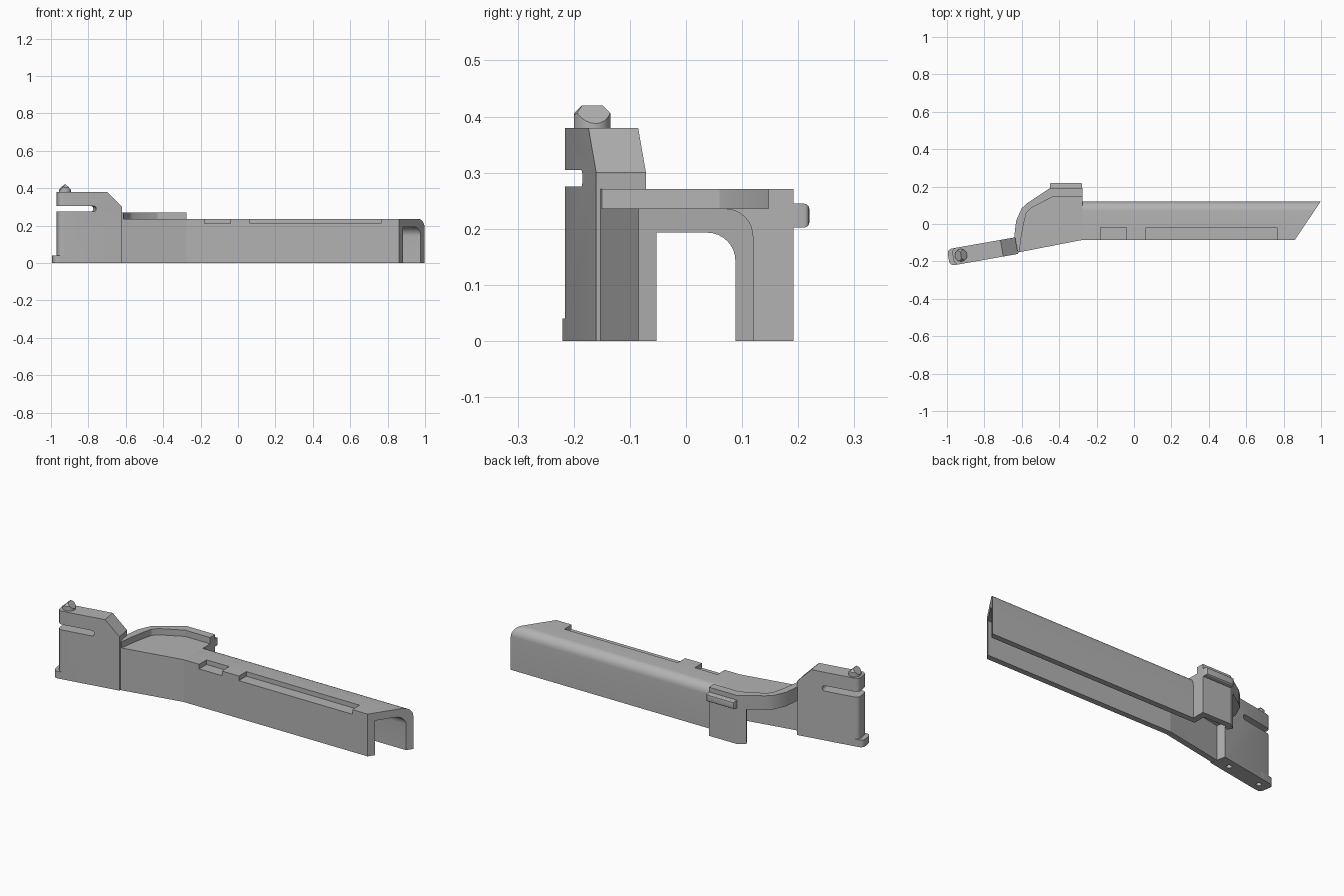
import bpy, bmesh, math
from mathutils import Matrix, Vector

if "Cube" in bpy.data.objects:
    bpy.data.objects.remove(bpy.data.objects["Cube"])

grey = bpy.data.materials.new("metal grey")
grey.diffuse_color = (0.45, 0.45, 0.45, 1)
grey.use_nodes = True
grey.node_tree.nodes["Principled BSDF"].inputs["Base Color"].default_value = grey.diffuse_color


def make(name, bm, matrix=None):
    bmesh.ops.recalc_face_normals(bm, faces=bm.faces[:])
    if matrix:
        bm.transform(matrix)
    me = bpy.data.meshes.new(name)
    bm.to_mesh(me)
    bm.free()
    me.materials.append(grey)
    ob = bpy.data.objects.new(name, me)
    bpy.context.collection.objects.link(ob)
    return ob


def loft(a, b):
    """Closed solid between two matching outlines."""
    bm = bmesh.new()
    va, vb = [bm.verts.new(p) for p in a], [bm.verts.new(p) for p in b]
    bm.faces.new(va)
    bm.faces.new(vb)
    n = len(a)
    for i in range(n):
        bm.faces.new((va[i], va[(i + 1) % n], vb[(i + 1) % n], vb[i]))
    return bm


def prism(pts, z0, z1):
    return loft([(x, y, z0) for x, y in pts], [(x, y, z1) for x, y in pts])


def box(x0, x1, y0, y1, z0, z1):
    return prism([(x0, y0), (x1, y0), (x1, y1), (x0, y1)], z0, z1)


def bevel(bm, test, width, segs=4):
    edges = [e for e in bm.edges if test(e.verts[0].co, e.verts[1].co)]
    bmesh.ops.bevel(bm, geom=edges, offset=width, segments=segs, profile=0.5, affect='EDGES')
    return bm


def arc(cx, cy, r, a0, a1, n=8):
    return [(cx + r * math.cos(math.radians(a0 + (a1 - a0) * i / n)),
             cy + r * math.sin(math.radians(a0 + (a1 - a0) * i / n))) for i in range(n + 1)]


def active(ob):
    bpy.ops.object.select_all(action='DESELECT')
    ob.select_set(True)
    bpy.context.view_layer.objects.active = ob


def cut(ob, cutter):
    m = ob.modifiers.new("cut", 'BOOLEAN')
    m.operation, m.object, m.solver = 'DIFFERENCE', cutter, 'EXACT'
    active(ob)
    bpy.ops.object.modifier_apply(modifier=m.name)
    cutter.hide_render = True
    bpy.data.objects.remove(cutter)


# Long channel with rounded rear shoulder and slanted open end
prof = [(-0.085, 0), (-0.085, 0.236)] + arc(0.07, 0.186, 0.05, 90, 0) + [(0.12, 0), (0.088, 0)]
prof += arc(0.038, 0.143, 0.05, 0, 90) + [(-0.053, 0.193), (-0.053, 0)]
channel = make("channel", loft([(-0.275, y, z) for y, z in prof],
                               [(0.86 + (y + 0.085) * 0.673, y, z) for y, z in prof]))
# Two shallow notches along the front top edge
for x0, x1 in ((-0.18, -0.04), (0.065, 0.765)):
    cut(channel, make("notch_cutter", box(x0, x1, -0.15, -0.02, 0.21, 0.3)))

# Angled front wall and top plate
make("angled_wall", prism([(-0.275, -0.085), (-0.62, -0.152), (-0.626, -0.12), (-0.275, -0.053)], 0, 0.2))
outer = [(-0.62, -0.152), (-0.64, -0.065), (-0.63, 0.018), (-0.6, 0.085), (-0.57, 0.112), (-0.45, 0.192),
         (-0.275, 0.192)]
make("top_plate", prism([(-0.275, -0.085)] + outer, 0.193, 0.236))

# Raised rim following the rear edge
inner = [(-0.275, 0.147), (-0.43, 0.147), (-0.55, 0.086), (-0.575, 0.06), (-0.59, 0), (-0.603, -0.07),
         (-0.613, -0.15)]
make("rim", prism(outer + inner, 0.23, 0.271))

# Rear leg: end wall and back wall in one bent outline
make("rear_leg", prism([(-0.275, 0.088), (-0.275, 0.192), (-0.45, 0.192), (-0.49, 0.165), (-0.472, 0.138),
                        (-0.44, 0.159), (-0.31, 0.159), (-0.31, 0.088)], 0, 0.2))

# Rear lug with softened edges
make("rear_lug", bevel(box(-0.45, -0.277, 0.185, 0.22, 0.202, 0.245),
                       lambda a, b: a.y > 0.21 and b.y > 0.21, 0.01, 3))

# Latch arm, turned about its hinge
turn = Matrix.Translation(Vector((-0.62, -0.16, 0))) @ Matrix.Rotation(math.radians(10), 4, 'Z')
side = [(0, 0), (0, 0.3), (-0.08, 0.38), (-0.345, 0.38), (-0.345, 0.305)]
side += arc(-0.155, 0.29, 0.015, 90, -90) + [(-0.345, 0.275), (-0.345, 0)]
bm = loft([(x, 0, z) for x, z in side], [(x, 0.09, z) for x, z in side])
latch = make("latch_arm", bevel(bm, lambda a, b: max(a.x, b.x) < -0.34 and abs(a.y - b.y) < 1e-5, 0.025), turn)

# Foot at the free end of the latch
foot = make("latch_foot", bevel(box(-0.37, -0.27, 0.0, 0.09, 0, 0.04),
            lambda a, b: max(a.x, b.x) < -0.36 and abs(a.z - b.z) > 0.01, 0.025), turn)

# Screw holes in the underside
for ob in (latch, foot):
    for s in (-0.31, -0.085):
        bm = bmesh.new()
        bmesh.ops.create_cone(bm, cap_ends=True, segments=20, radius1=0.014, radius2=0.014, depth=0.2,
                              matrix=Matrix.Translation((s, 0.045, 0)))
        cut(ob, make("hole_cutter", bm, turn))

# Pin on top of the latch, ending in a wedge
bm = bmesh.new()
bmesh.ops.create_cone(bm, cap_ends=True, segments=24, radius1=0.033, radius2=0.033, depth=0.06,
                      matrix=Matrix.Translation((0, 0, 0.39)))
for no, d in (((0.7, 0, 0.7), 0.004), ((-0.7, 0, 0.7), 0.004), ((0, 0.75, 0.66), 0.017), ((0, -0.75, 0.66), 0.017)):
    bmesh.ops.bisect_plane(bm, geom=bm.verts[:] + bm.edges[:] + bm.faces[:],
                           plane_co=Vector((0, 0, 0.415)) + Vector(no) * d, plane_no=no, clear_outer=True)
    bmesh.ops.holes_fill(bm, edges=[e for e in bm.edges if e.is_boundary])
make("pin", bm, Matrix.Translation((-0.925, -0.167, 0)) @ Matrix.Rotation(math.radians(10), 4, 'Z'))

# Smooth the rounded parts, keep edges crisp
for ob in bpy.context.scene.objects:
    active(ob)
    bpy.ops.object.shade_smooth_by_angle(angle=math.radians(25))
